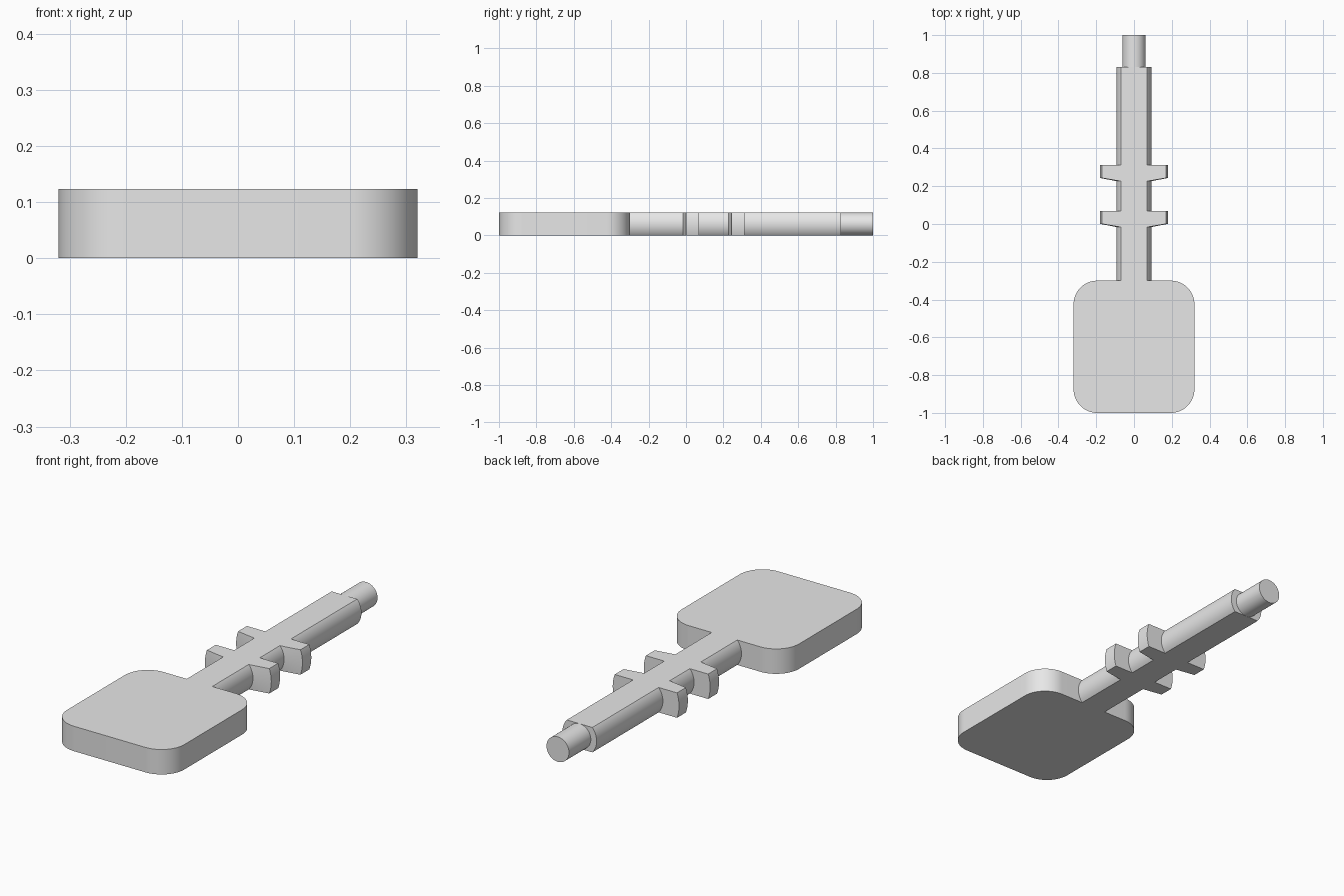
import bpy, bmesh, math
from mathutils import Vector, Matrix

cube = bpy.data.objects.get("Cube")
if cube:
    bpy.data.objects.remove(cube, do_unlink=True)

THICK = 0.123
HALF = THICK / 2

grey = bpy.data.materials.new("plain grey")
grey.use_nodes = True
colour = (0.8, 0.8, 0.8, 1)
grey.diffuse_color = colour
grey.node_tree.nodes["Principled BSDF"].inputs["Base Color"].default_value = colour


def finish(name, bm):
    """Turn a bmesh into a grey object with smooth curves and sharp edges."""
    bmesh.ops.recalc_face_normals(bm, faces=bm.faces)
    mesh = bpy.data.meshes.new(name)
    bm.to_mesh(mesh)
    bm.free()
    mesh.materials.append(grey)
    obj = bpy.data.objects.new(name, mesh)
    bpy.context.collection.objects.link(obj)
    bpy.ops.object.select_all(action='DESELECT')
    obj.select_set(True)
    bpy.context.view_layer.objects.active = obj
    bpy.ops.object.shade_smooth_by_angle(angle=math.radians(20))
    return obj


def revolve(profile, steps=96):
    """Spin (radius, y) points around the long axis at mid height."""
    bm = bmesh.new()
    verts = [bm.verts.new((r, y, HALF)) for r, y in profile]
    edges = [bm.edges.new(pair) for pair in zip(verts, verts[1:])]
    bmesh.ops.spin(bm, geom=verts + edges, cent=(0, 0, HALF), axis=(0, 1, 0),
                   angle=math.tau, steps=steps)
    bmesh.ops.remove_doubles(bm, verts=bm.verts, dist=1e-5)
    return bm


def slice_flat(bm, z, direction):
    """Cut away everything beyond height z and cap the cut."""
    cut = bmesh.ops.bisect_plane(
        bm, geom=bm.verts[:] + bm.edges[:] + bm.faces[:], dist=1e-6,
        plane_co=(0, 0, z), plane_no=(0, 0, direction), clear_outer=True)
    edges = [e for e in cut["geom_cut"] if isinstance(e, bmesh.types.BMEdge)]
    bmesh.ops.triangle_fill(bm, edges=edges, use_beauty=True,
                            normal=(0, 0, direction))


# Rounded square head
bm = bmesh.new()
radius, half_x, front, back = 0.125, 0.32, -1.0, -0.3
corners = [(half_x - radius, back - radius), (radius - half_x, back - radius),
           (radius - half_x, front + radius), (half_x - radius, front + radius)]
outline = []
for i, (cx, cy) in enumerate(corners):
    for k in range(17):
        a = math.pi / 2 * (i + k / 16)
        outline.append(bm.verts.new((cx + radius * math.cos(a),
                                     cy + radius * math.sin(a), 0)))
base = bm.faces.new(outline)
top = bmesh.ops.extrude_face_region(bm, geom=[base], use_keep_orig=True)
bmesh.ops.translate(bm, vec=(0, 0, THICK),
                    verts=[v for v in top["geom"] if isinstance(v, bmesh.types.BMVert)])
finish("head", bm)

# Round shaft with two cone-fronted collars, flattened top and bottom
shaft_r, collar_r = 0.093, 0.181
profile = [(0, back), (shaft_r, back)]
for y in (0, 0.243):
    profile += [(shaft_r, y - 0.016), (collar_r, y + 0.001),
                (collar_r, y + 0.07), (shaft_r, y + 0.07)]
profile += [(shaft_r, 0.83), (0, 0.83)]
bm = revolve(profile)
slice_flat(bm, THICK, 1)
slice_flat(bm, 0, -1)
finish("shaft_with_collars", bm)

# Thin round tip
finish("tip", revolve([(0, 0.83), (HALF, 0.83), (HALF, 1), (0, 1)], 64))
